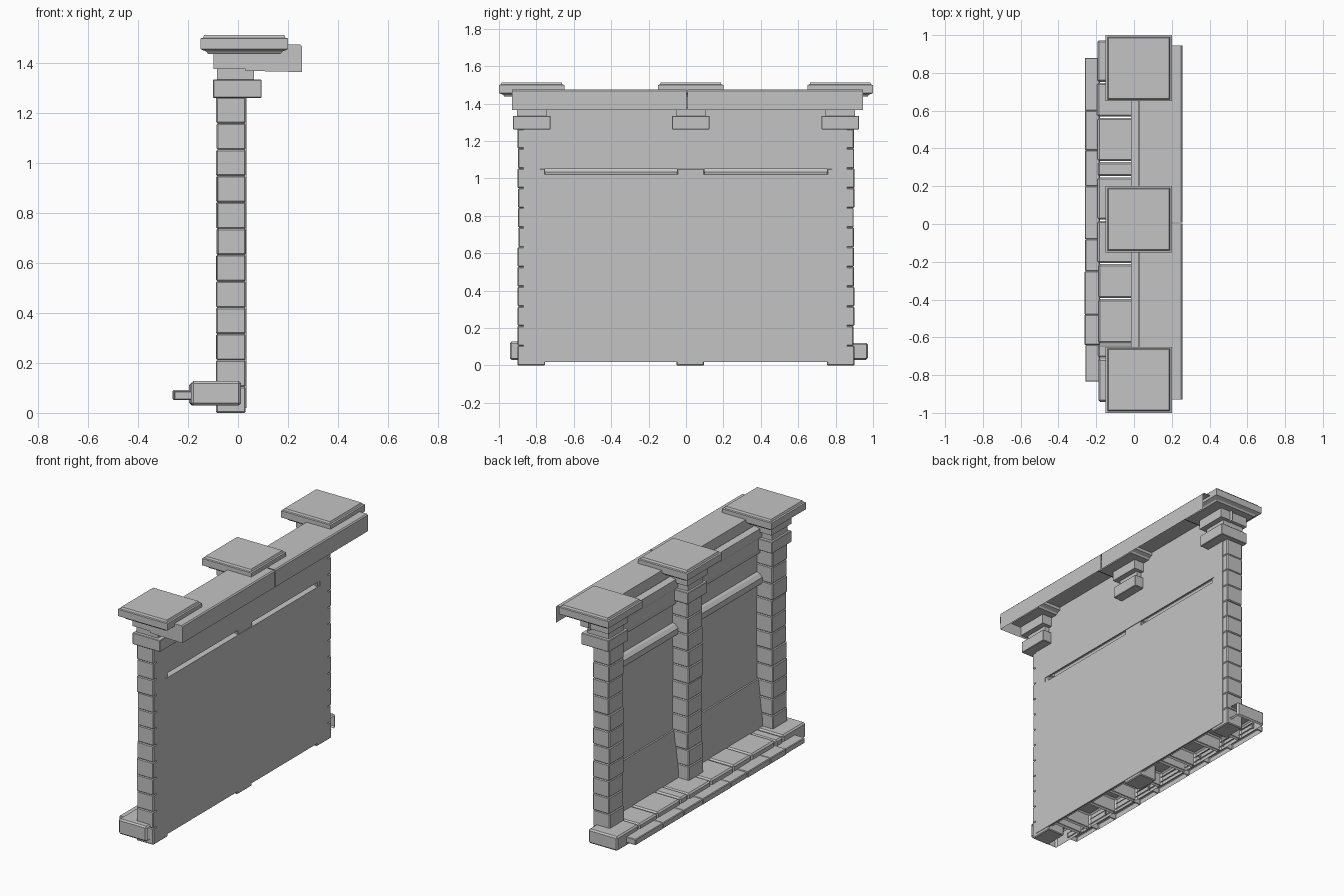
import bpy, bmesh, random

random.seed(4)
if "Cube" in bpy.data.objects:
    bpy.data.objects.remove(bpy.data.objects["Cube"], do_unlink=True)

stone = bpy.data.materials.new("grey stone")
stone.use_nodes = True
grey = (0.55, 0.55, 0.55, 1)
stone.diffuse_color = grey
stone.node_tree.nodes["Principled BSDF"].inputs["Base Color"].default_value = grey


def finish(name, bm):
    mesh = bpy.data.meshes.new(name)
    bm.to_mesh(mesh)
    bm.free()
    mesh.materials.append(stone)
    obj = bpy.data.objects.new(name, mesh)
    bpy.context.collection.objects.link(obj)
    return obj


def block(name, x, y, z, bevel=0.0, open_sides=()):
    """Box from (min, max) ranges, with chosen sides left open."""
    bm = bmesh.new()
    bmesh.ops.create_cube(bm, size=1)
    for v in bm.verts:
        for i, (a, b) in enumerate((x, y, z)):
            v.co[i] = a if v.co[i] < 0 else b
    bm.normal_update()
    if bevel:
        bmesh.ops.bevel(bm, geom=bm.edges[:], offset=bevel, segments=1, affect='EDGES')
        bm.normal_update()
    drop = [f for f in bm.faces
            if any(f.normal[axis] * sign > 0.9 for axis, sign in open_sides)]
    bmesh.ops.delete(bm, geom=drop, context='FACES')
    return finish(name, bm)


def sheet(name, profile, y0, y1, capped_start=False):
    """Open (x, z) profile swept along y."""
    bm = bmesh.new()
    a, b = [[bm.verts.new((x, y, z)) for x, z in profile] for y in (y0, y1)]
    for i in range(len(a) - 1):
        bm.faces.new((a[i], a[i + 1], b[i + 1], b[i]))
    if capped_start:
        bm.faces.new(a[::-1])
    return finish(name, bm)


def square_loft(name, cx, cy, rings):
    """Stacked square rings given as (half width, height)."""
    bm = bmesh.new()
    loops = [[bm.verts.new((cx + sx * h, cy + sy * h, z))
              for sx, sy in ((-1, -1), (1, -1), (1, 1), (-1, 1))] for h, z in rings]
    for lo, hi in zip(loops, loops[1:]):
        for i in range(4):
            j = (i + 1) % 4
            bm.faces.new((lo[i], lo[j], hi[j], hi[i]))
    bm.faces.new(loops[0][::-1])
    bm.faces.new(loops[-1])
    return finish(name, bm)


# Pillars: stacked stones, capital, neck and flat cap
centres = (-0.825, 0.025, 0.825)
courses = 12
for p, cy in enumerate(centres):
    step = 1.265 / courses
    for c in range(courses):
        j = random.uniform(-0.003, 0.003)
        block(f"pillar_{p}_stone_{c}", (-0.086 + j, 0.031),
              (cy - 0.074 + j, cy + 0.074 + j),
              (c * step, (c + 1) * step), 0.005)
    block(f"capital_{p}", (-0.1, 0.095), (cy - 0.1, cy + 0.1), (1.262, 1.335), 0.003)
    block(f"neck_{p}", (-0.085, 0.065), (cy - 0.078, cy + 0.078), (1.335, 1.378))
    block(f"neck_top_{p}", (-0.098, 0.1), (cy - 0.1, cy + 0.1), (1.378, 1.44))
    square_loft(f"cap_{p}", 0.025, cy,
                ((0.145, 1.437), (0.152, 1.447), (0.175, 1.457), (0.175, 1.5),
                 (0.165, 1.502), (0.16, 1.514)))

# Wall panels, leaving a slot behind the rail
wall_x = (0.024, 0.034)
block("wall_lower", wall_x, (-0.87, 0.86), (0.02, 1.02))
block("wall_upper", wall_x, (-0.87, 0.86), (1.05, 1.375))
for side, y in (("a", (-0.87, -0.78)), ("b", (0.78, 0.86))):
    block(f"wall_slot_end_{side}", wall_x, y, (1.02, 1.05))

# Mouldings on the decorated side
sheet("skirting_slope", ((0.024, 0.42), (0.014, 0.42), (-0.015, 0.16), (-0.015, 0.08)),
      -0.78, 0.78)
sheet("rail", ((0.034, 1.02), (-0.006, 1.035), (-0.015, 1.05), (-0.015, 1.08),
               (0.005, 1.1), (0.024, 1.105)), -0.78, 0.78)
sheet("frieze", ((0.024, 1.22), (0.005, 1.23), (-0.005, 1.26), (-0.005, 1.33),
                 (-0.015, 1.345), (-0.015, 1.4), (0.024, 1.41)), -0.78, 0.78)

# Hollow overhanging cornice in two lengths
cornice = ((0.03, 1.37), (0.03, 1.475), (0.25, 1.475), (0.257, 1.468), (0.257, 1.365))
sheet("cornice_a", cornice, -0.93, 0.003, True)
sheet("cornice_b", cornice, 0.008, 0.945)

# Hollow base stones
joints = (-0.945, -0.71, -0.635, -0.395, -0.21, 0.02, 0.25, 0.33, 0.565, 0.75, 0.975)
for i, (y0, y1) in enumerate(zip(joints, joints[1:])):
    j = random.uniform(-0.005, 0.005)
    block(f"base_stone_{i}", (-0.192 + j, 0.012), (y0 + 0.003, y1 - 0.003),
          (0.03, 0.123 + j), 0.009, ((0, 1), (2, -1)))

# Low front step stones
steps = (-0.835, -0.64, -0.48, -0.25, -0.08, 0.2, 0.39, 0.6, 0.88)
for i, (y0, y1) in enumerate(zip(steps, steps[1:])):
    j = random.uniform(0, 0.006)
    block(f"step_stone_{i}", (-0.262 + j, -0.18), (y0, y1),
          (0.052, 0.092 - j), 0.004, ((0, 1), (2, -1)))
